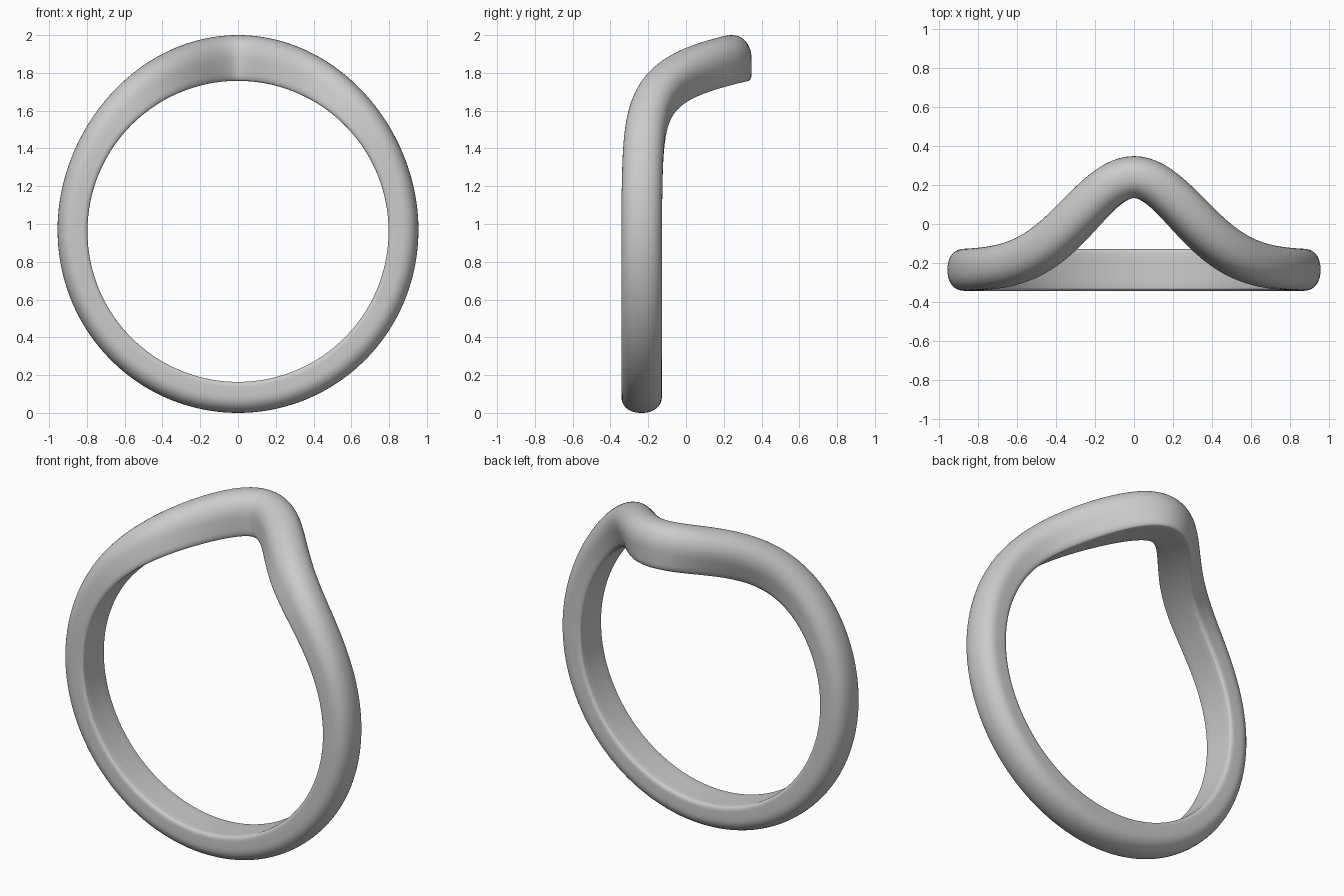
import bpy, bmesh
from math import sin, cos, cosh, pi, radians, hypot

cube = bpy.data.objects.get("Cube")
if cube:
    bpy.data.objects.remove(cube, do_unlink=True)

INNER_R, CENTRE_Z, HALF_W = 0.797, 0.961, 0.1075
STEPS = 240


def sweep(a):
    """Depth of the band's centreline; the top is pushed back in a peak."""
    return -0.235 + 0.475 * cosh(a / radians(30)) ** -2.93


def thickness(a):
    """Radial thickness, heavier at the peak."""
    return 0.157 + 0.007 * cos(a) ** 2 + 0.078 * ((1 + cos(a)) / 2) ** 6


def power(v, e):
    return abs(v) ** e * (1 if v >= 0 else -1)


def cross_section():
    """Domed outside, flat inside with small rounded corners."""
    dome = [(power(cos(pi * i / 24), 0.9), 0.45 + 0.55 * sin(pi * i / 24) ** 0.9)
            for i in range(25)]
    corner = [(-0.85 - 0.15 * cos(pi * i / 12), 0.17 - 0.17 * sin(pi * i / 12))
              for i in range(7)]
    flat = [(w, 0) for w in (-0.5, 0, 0.5)]
    return dome + corner + flat + [(-w, h) for w, h in reversed(corner)]


# Ring band: the section is kept square to the path wrapped on a cylinder
bm = bmesh.new()
section = cross_section()
rings = []
for i in range(STEPS):
    a = -pi + 2 * pi * i / STEPS
    slope = (sweep(a + 0.001) - sweep(a - 0.001)) / (0.002 * 0.9)
    length = hypot(1, slope)
    ring = []
    for w, h in section:
        d = w * HALF_W / length
        angle = a - d * slope / 0.9
        r = INNER_R + h * thickness(a)
        ring.append(bm.verts.new((r * sin(angle), sweep(a) + d,
                                  CENTRE_Z + r * cos(angle))))
    rings.append(ring)

n = len(section)
for i in range(STEPS):
    p, q = rings[i], rings[(i + 1) % STEPS]
    for j in range(n):
        k = (j + 1) % n
        bm.faces.new((p[j], p[k], q[k], q[j]))
bmesh.ops.recalc_face_normals(bm, faces=bm.faces)
for f in bm.faces:
    f.smooth = True

mesh = bpy.data.meshes.new("ring_band")
bm.to_mesh(mesh)
bm.free()
band = bpy.data.objects.new("ring_band", mesh)
bpy.context.collection.objects.link(band)

# Plain grey metal
grey = bpy.data.materials.new("light_grey")
grey.use_nodes = True
colour = (0.6, 0.6, 0.6, 1)
grey.diffuse_color = colour
grey.node_tree.nodes["Principled BSDF"].inputs["Base Color"].default_value = colour
mesh.materials.append(grey)
